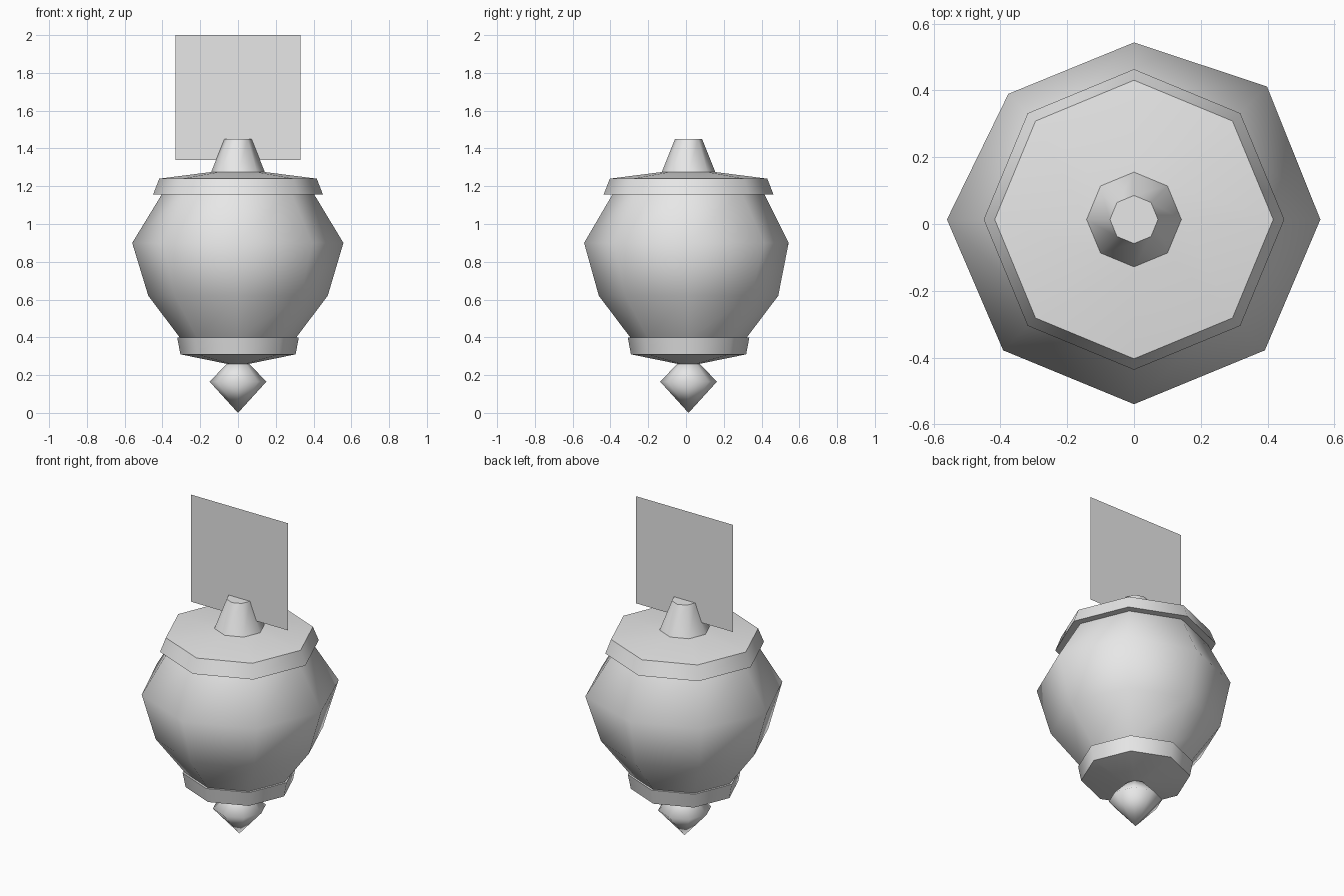
import bpy, bmesh
from math import sin, cos, pi, radians

cube = bpy.data.objects.get("Cube")
if cube:
    bpy.data.objects.remove(cube, do_unlink=True)

SIDES = 8
CENTRE_Y = 0.0135

grey = bpy.data.materials.new("plain grey")
grey.use_nodes = True
grey.diffuse_color = (0.8, 0.8, 0.8, 1)
grey.node_tree.nodes["Principled BSDF"].inputs["Base Color"].default_value = grey.diffuse_color


def add_object(name, bm, angle):
    bmesh.ops.recalc_face_normals(bm, faces=bm.faces)
    mesh = bpy.data.meshes.new(name)
    bm.to_mesh(mesh)
    bm.free()
    mesh.materials.append(grey)
    obj = bpy.data.objects.new(name, mesh)
    bpy.context.collection.objects.link(obj)
    bpy.ops.object.select_all(action="DESELECT")
    obj.select_set(True)
    bpy.context.view_layer.objects.active = obj
    bpy.ops.object.shade_smooth_by_angle(angle=radians(angle))
    return obj


def lathe(name, profile, angle=50):
    """Eight-sided solid from (radius, z) rings; a radius may be a list, one per corner."""
    bm = bmesh.new()
    rings = []
    for radius, z in profile:
        if radius == 0:
            rings.append([bm.verts.new((0, CENTRE_Y, z))] * SIDES)
            continue
        radii = radius if isinstance(radius, list) else [radius] * SIDES
        rings.append([bm.verts.new((r * cos(2 * pi * i / SIDES),
                                    CENTRE_Y + r * sin(2 * pi * i / SIDES), z))
                      for i, r in enumerate(radii)])
    for low, high in zip(rings, rings[1:]):
        for i in range(SIDES):
            j = (i + 1) % SIDES
            corners = [low[i], low[j], high[j], high[i]]
            bm.faces.new(list(dict.fromkeys(corners)))
    # Close the open ends
    for ring in (rings[0], rings[-1]):
        if len(set(ring)) > 1:
            bm.faces.new(ring)
    return add_object(name, bm, angle)


# Pointed finial under the lantern
lathe("bottom_finial", [(0, 0), (0.15, 0.165), (0.05, 0.27)], angle=120)

# Collar that holds the globe from below
lathe("bottom_collar", [(0.06, 0.26), (0.305, 0.31), (0.322, 0.40)])

# Globe, slightly uneven around its widest ring
widest = [0.558, 0.563, 0.53, 0.532, 0.56, 0.554, 0.553, 0.554]
lathe("globe", [(0.305, 0.395), (0.475, 0.62), (widest, 0.90), (0.395, 1.17)])

# Lid with a flared rim and a shallow roof
lathe("lid", [(0.45, 1.155), (0.417, 1.24), (0.143, 1.275)], angle=50)

# Tapered chimney
lathe("chimney", [(0.143, 1.272), (0.072, 1.45)])

# Thin square panel standing on the chimney
bm = bmesh.new()
bm.faces.new([bm.verts.new((x, CENTRE_Y, z))
              for x, z in ((-0.33, 1.34), (0.33, 1.34), (0.33, 2), (-0.33, 2))])
add_object("hanging_panel", bm, 30)
